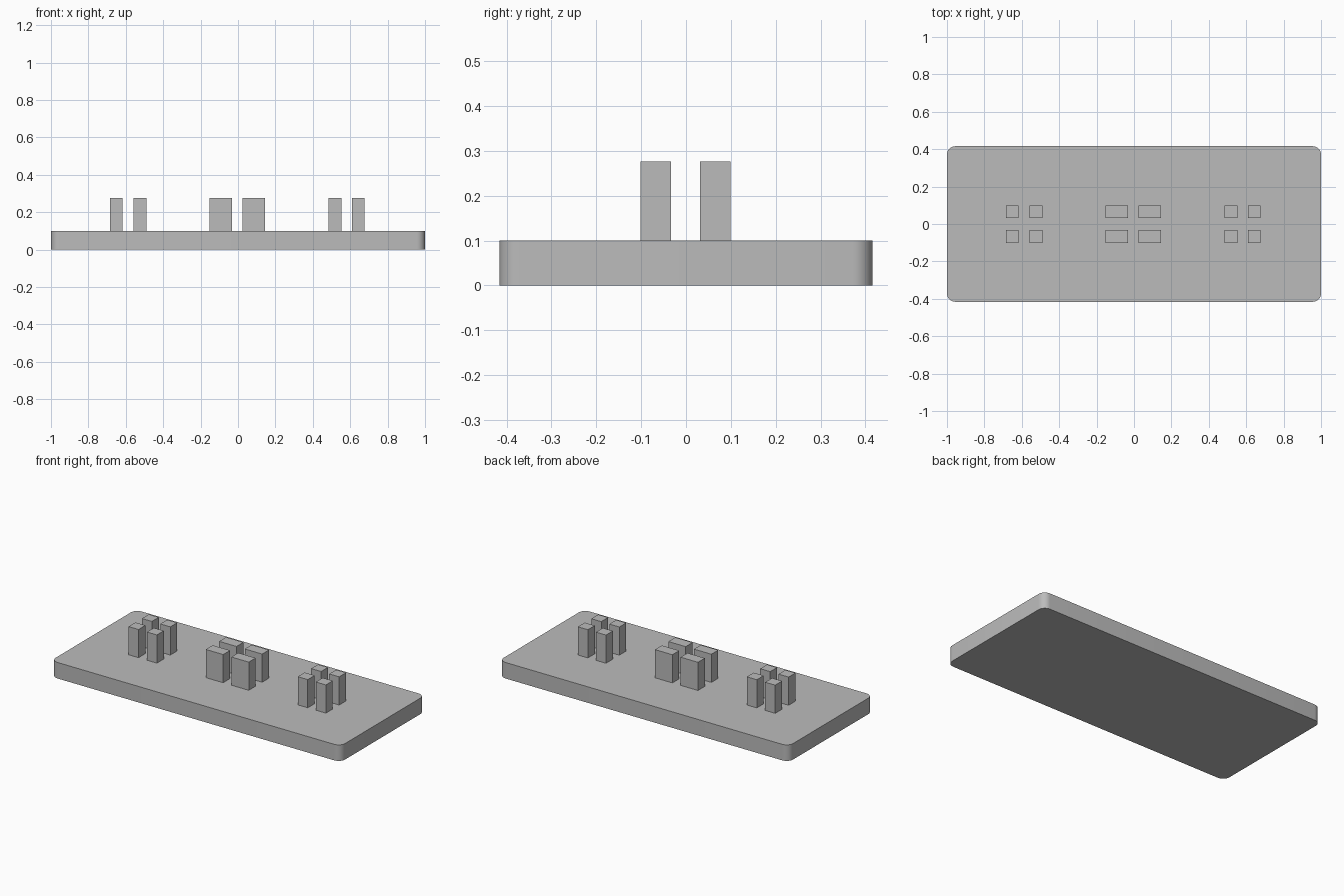
import bpy
import bmesh

cube = bpy.data.objects.get("Cube")
if cube:
    bpy.data.objects.remove(cube, do_unlink=True)

# Single grey material
GREY = (0.5, 0.5, 0.5, 1.0)
grey = bpy.data.materials.new("plain grey")
grey.use_nodes = True
grey.diffuse_color = GREY
grey.node_tree.nodes["Principled BSDF"].inputs["Base Color"].default_value = GREY


def block(name, center, size, corner=0.0):
    """Box with optional rounded vertical corners."""
    bm = bmesh.new()
    bmesh.ops.create_cube(bm, size=1)
    bmesh.ops.scale(bm, vec=size, verts=bm.verts)
    if corner:
        uprights = [e for e in bm.edges
                    if abs(e.verts[0].co.z - e.verts[1].co.z) > size[2] / 2]
        bmesh.ops.bevel(bm, geom=uprights, offset=corner, segments=8,
                        profile=0.5, affect='EDGES')
    mesh = bpy.data.meshes.new(name)
    bm.to_mesh(mesh)
    bm.free()
    mesh.materials.append(grey)
    obj = bpy.data.objects.new(name, mesh)
    obj.location = center
    bpy.context.collection.objects.link(obj)
    return obj


# Base slab with rounded corners
BASE_TOP = 0.1
base = block("base_plate", (0, 0, BASE_TOP / 2), (2.0, 0.832, BASE_TOP), 0.045)
bpy.ops.object.select_all(action='DESELECT')
base.select_set(True)
bpy.context.view_layer.objects.active = base
bpy.ops.object.shade_smooth_by_angle()

# Three groups of four posts: name, x of each column, post width
POST_TOP = 0.276
height = POST_TOP - BASE_TOP
groups = [("right", (-0.651, -0.524), 0.069),
          ("middle", (-0.092, 0.085), 0.12),
          ("left", (0.518, 0.643), 0.069)]
for side, columns, width in groups:
    for i, x in enumerate(columns):
        for row, y in (("front", -0.067), ("back", 0.065)):
            block(f"{side}_{row}_post_{i + 1}",
                  (x, y, BASE_TOP + height / 2), (width, 0.068, height))
